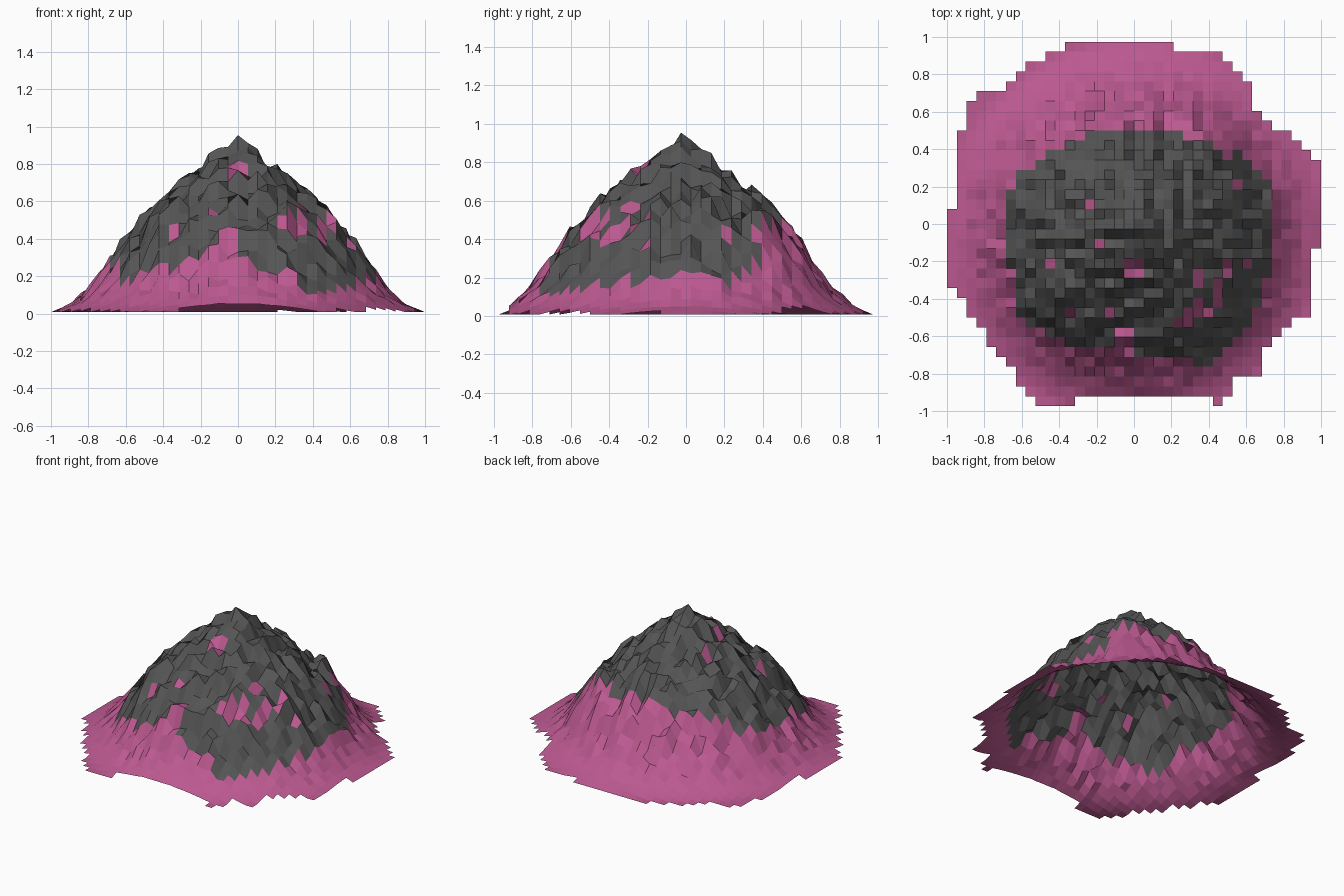
import bpy, bmesh, math, random
from mathutils import Vector, noise

if "Cube" in bpy.data.objects:
    bpy.data.objects.remove(bpy.data.objects["Cube"])

random.seed(4)
NX, NY = 38, 37
S = 2 / NX

# footprint and rocky area, seen from above
OUTLINE = [(-.37, .98), (.21, .98), (.21, .92), (.42, .92), (.6, .8), (.62, .65), (.95, .36), (1.01, .34),
           (1.01, -.13), (.95, -.13), (.95, -.5), (.84, -.52), (.68, -.69), (.68, -.81), (.55, -.82),
           (.47, -.98), (.42, -.98), (.42, -.92), (-.32, -.92), (-.32, -.98), (-.53, -.98),
           (-.66, -.77), (-.84, -.54), (-.9, -.42), (-1.01, -.33), (-1.01, .08), (-.95, .09),
           (-.95, .5), (-.9, .53), (-.9, .66), (-.68, .74), (-.54, .87), (-.37, .93)]
ROCK = [(-.69, -.15), (-.69, .1), (-.6, .28), (-.4, .4), (-.2, .5), (.05, .51), (.22, .48),
        (.4, .43), (.58, .38), (.73, .2), (.73, -.2), (.66, -.45), (.55, -.62), (.42, -.76),
        (.28, -.72), (.02, -.7), (-.03, -.54), (-.11, -.55), (-.14, -.67), (-.38, -.64),
        (-.6, -.5), (-.64, -.3)]
# coloured patches inside the rocky area
PATCHES = [(-.22, .1), (-.2, -.1), (-.45, -.22), (-.35, -.49), (-.15, -.47), (-.04, -.24),
           (.03, -.24), (.22, -.52), (.27, -.5), (.32, -.45), (.4, -.46), (.43, -.4), (.45, -.3),
           (.52, -.24), (.6, -.2), (.55, .22), (.48, .36), (.34, -.29)]
# radius -> height
PROFILE = [(0, .955), (.06, .88), (.1, .85), (.2, .77), (.3, .69), (.4, .61), (.5, .515), (.6, .4),
           (.7, .26), (.8, .135), (.9, .05), (1, .008), (2, .002)]
# outcrops: x, y, extra height, radius
OUTCROPS = [(.41, .45, .12, .12), (-.45, -.4, .07, .1), (.3, -.45, .03, .12)]


def inside(x, y, poly):
    hit = False
    for (x1, y1), (x2, y2) in zip(poly, poly[1:] + poly[:1]):
        if (y1 > y) != (y2 > y) and x < x1 + (y - y1) * (x2 - x1) / (y2 - y1):
            hit = not hit
    return hit


def height(x, y):
    r = math.hypot(x, y + .026)
    for (r1, z1), (r2, z2) in zip(PROFILE, PROFILE[1:]):
        if r <= r2:
            z = z1 + (z2 - z1) * (r - r1) / (r2 - r1)
            break
    z += sum(h * math.exp(-((x - a) ** 2 + (y - b) ** 2) / w ** 2) for a, b, h, w in OUTCROPS)
    rough = min(1, max(0, (.92 - r) / .25)) * min(1, r / .1)
    bump = .03 * noise.noise(Vector((x * 5, y * 5, 3))) + random.uniform(-.05, .05)
    return max(.002, z + rough * bump)


xs = [-1 + i * S for i in range(NX + 1)]
ys = [(j - NY / 2) * S for j in range(NY + 1)]
Z = [[height(x, y) for y in ys] for x in xs]


def terrain(name, colour, rocky):
    """Collect the grid cells belonging to one ground type."""
    bm = bmesh.new()
    verts = {}

    def vert(i, j):
        if (i, j) not in verts:
            verts[i, j] = bm.verts.new((xs[i], ys[j], Z[i][j]))
        return verts[i, j]

    for i in range(NX):
        for j in range(NY):
            cx, cy = xs[i] + S / 2, ys[j] + S / 2
            if not inside(cx, cy, OUTLINE):
                continue
            patch = any(abs(cx - px) < S / 2 and abs(cy - py) < S * .6 for px, py in PATCHES)
            if (inside(cx, cy, ROCK) and not patch) == rocky:
                bm.faces.new([vert(i, j), vert(i + 1, j), vert(i + 1, j + 1), vert(i, j + 1)])
    me = bpy.data.meshes.new(name)
    bm.to_mesh(me)
    bm.free()
    mat = bpy.data.materials.new(name)
    mat.diffuse_color = colour
    mat.use_nodes = True
    mat.node_tree.nodes["Principled BSDF"].inputs["Base Color"].default_value = mat.diffuse_color
    me.materials.append(mat)
    bpy.context.collection.objects.link(bpy.data.objects.new(name, me))


# bare summit and the coloured lower slopes
terrain("rocky_summit", (.09, .09, .09, 1), True)
terrain("lower_slopes", (.5, .1, .28, 1), False)
